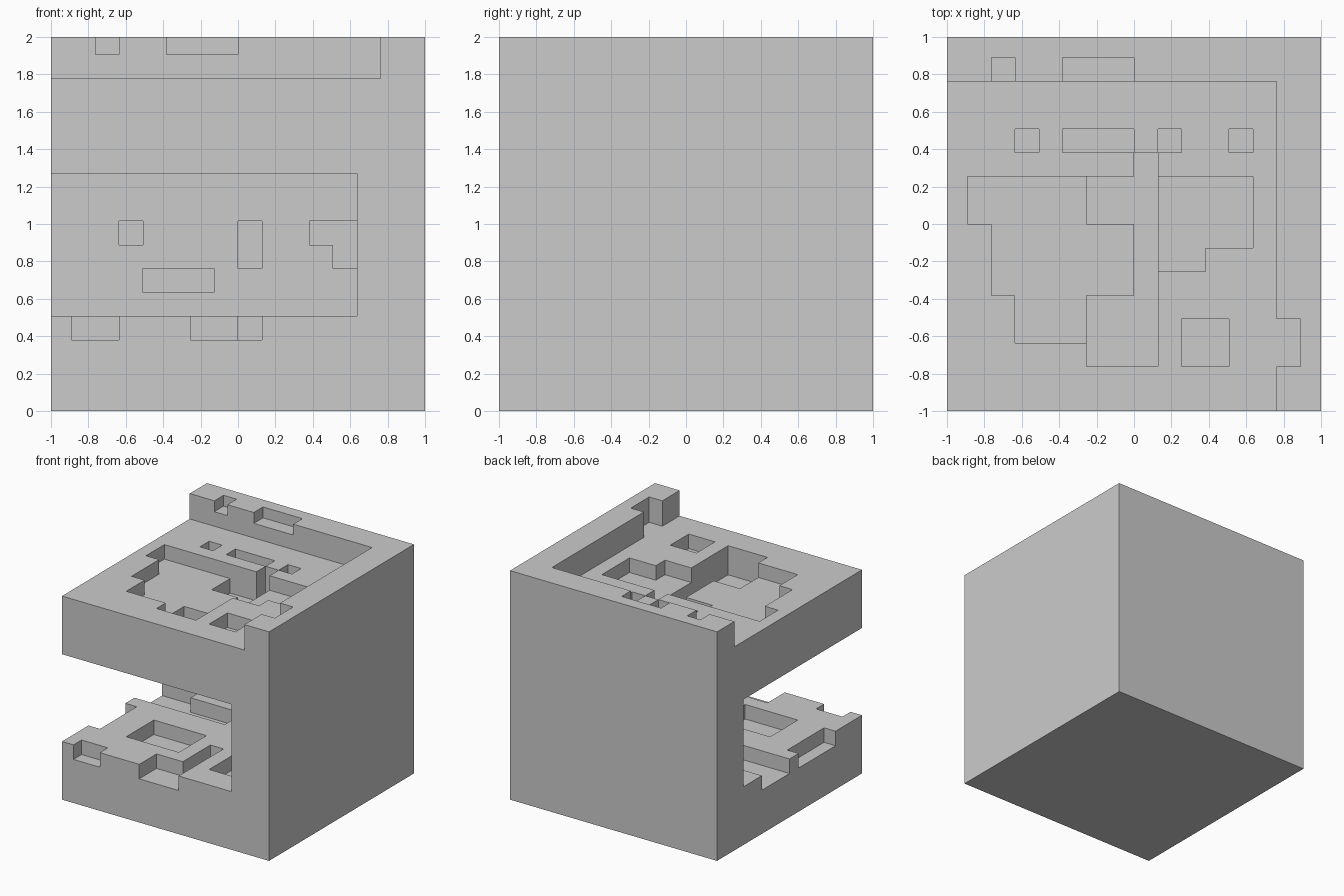
import bpy, bmesh, math

if "Cube" in bpy.data.objects:
    bpy.data.objects.remove(bpy.data.objects["Cube"])

U = 0.127   # carving grid unit


def coord(axis, k):
    """Grid index to position; the outermost lines snap to the block sides."""
    if axis == 2:
        return min(k * U, 2.0)
    return max(-1.0, min(1.0, k * U))


# Each cut is (x0, x1, y0, y1, z0, z1) in grid units
cuts = [
    (-8, 6, -8, 6, 14, 16),    # lowered top, leaving an L-shaped rim
    (-8, 5, -8, 5, 4, 10),     # wide side slot
    (-6, -5, 6, 7, 15, 16),    # rim notches
    (-3, 0, 6, 7, 15, 16),
    (6, 7, -6, -4, 14, 16),
]

# Pockets in the lowered top: (x0, x1, y0, y1)
top_pockets = [
    (-5, -4, 3, 4), (-3, 0, 3, 4), (1, 2, 3, 4), (4, 5, 3, 4), (2, 4, -6, -4),
    (-7, -2, 0, 2), (-6, 0, -3, 0), (-5, -2, -5, -3),     # left basin
    (1, 5, -1, 2), (1, 3, -2, -1),                        # right basin
]
cuts += [p + (13, 14) for p in top_pockets]

# Deeper channel between the basins
deep_channel = [(0, 1, -6, 3), (-2, 0, -6, -3), (-2, 0, 0, 2)]
cuts += [p + (12, 14) for p in deep_channel]

# Pockets in the slot floor
floor_pockets = [
    (-8, -7, -5, -1), (-7, -5, -8, -7), (-2, 0, -8, -6), (0, 1, -8, -3),
    (-5, -1, -5, -2), (2, 4, -6, -3), (-8, -5, 0, 3), (-5, -1, 0, 2),
]
cuts += [p + (3, 4) for p in floor_pockets]

# Pockets in the slot back wall: (x0, x1, z0, z1)
wall_pockets = [(-5, -4, 7, 8), (0, 1, 6, 8), (3, 5, 7, 8), (4, 5, 6, 7), (-4, -1, 5, 6)]
cuts += [(a, b, 5, 6, c, d) for a, b, c, d in wall_pockets]

# Solid cells left after carving
solid = {(x, y, z) for x in range(-8, 8) for y in range(-8, 8) for z in range(16)}
for x0, x1, y0, y1, z0, z1 in cuts:
    solid -= {(x, y, z) for x in range(x0, x1) for y in range(y0, y1) for z in range(z0, z1)}

# Skin the exposed cell sides
bm = bmesh.new()
verts = {}


def vert(k):
    if k not in verts:
        verts[k] = bm.verts.new([coord(a, k[a]) for a in range(3)])
    return verts[k]


for cell in solid:
    for axis in range(3):
        for side in (0, 1):
            near = list(cell)
            near[axis] += 1 if side else -1
            if tuple(near) in solid:
                continue
            ring = []
            for i, j in ((0, 0), (1, 0), (1, 1), (0, 1)):
                k = list(cell)
                k[axis] += side
                k[(axis + 1) % 3] += i
                k[(axis + 2) % 3] += j
                ring.append(vert(tuple(k)))
            bm.faces.new(ring if side else ring[::-1])

# Merge flat areas into large faces
bmesh.ops.dissolve_limit(bm, angle_limit=math.radians(1), verts=bm.verts[:], edges=bm.edges[:])
mesh = bpy.data.meshes.new("carved_block")
bm.to_mesh(mesh)
bm.free()
block = bpy.data.objects.new("carved_block", mesh)
bpy.context.collection.objects.link(block)
